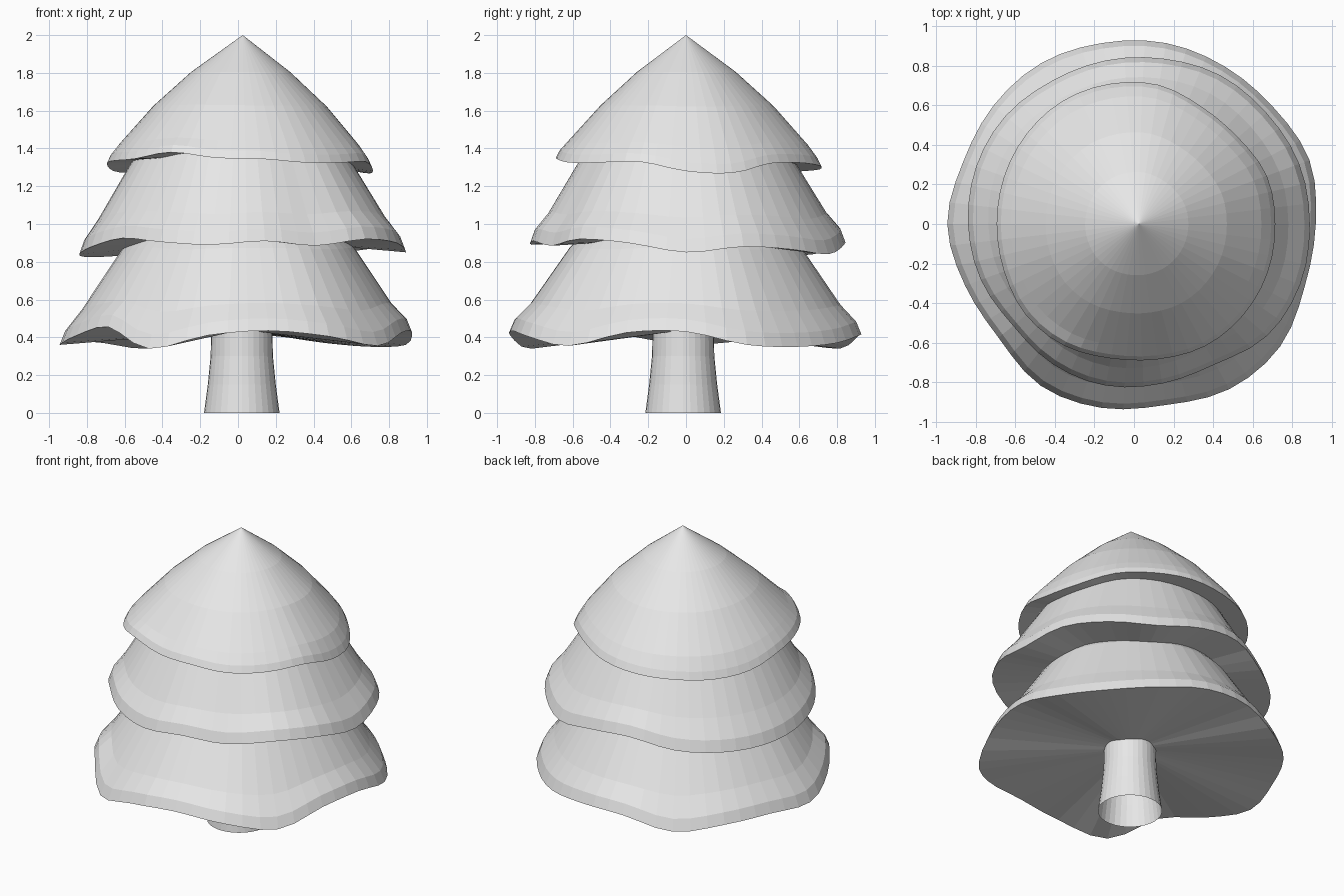
import bpy
import bmesh
import math

cube = bpy.data.objects.get("Cube")
if cube:
    bpy.data.objects.remove(cube, do_unlink=True)

SEGMENTS = 54
CENTRE_X = 0.02

# One plain grey for the whole tree
grey = bpy.data.materials.new("plain_grey")
grey.use_nodes = True
colour = (0.8, 0.8, 0.8, 1)
grey.diffuse_color = colour
grey.node_tree.nodes["Principled BSDF"].inputs["Base Color"].default_value = colour


def sample_loop(values, fraction):
    """Smooth periodic curve through evenly spaced values."""
    count = len(values)
    position = fraction * count
    i = int(position)
    t = position - i
    a, b, c, d = (values[(i + k) % count] for k in (-1, 0, 1, 2))
    slope_in, slope_out = (c - a) / 2, (d - b) / 2
    curve = 2 * (b - c) + slope_in + slope_out
    bend = 3 * (c - b) - 2 * slope_in - slope_out
    return ((curve * t + bend) * t + slope_in) * t + b


def finish(name, bm):
    bmesh.ops.recalc_face_normals(bm, faces=bm.faces)
    mesh = bpy.data.meshes.new(name)
    bm.to_mesh(mesh)
    bm.free()
    mesh.materials.append(grey)
    tree_part = bpy.data.objects.new(name, mesh)
    bpy.context.collection.objects.link(tree_part)
    return tree_part


def bridge(bm, lower, upper):
    """Join two rings of equal length with quads."""
    count = len(lower)
    for i in range(count):
        j = (i + 1) % count
        bm.faces.new((lower[i], lower[j], upper[j], upper[i]))


def fan(bm, ring, tip):
    for i, vert in enumerate(ring):
        bm.faces.new((vert, ring[(i + 1) % len(ring)], tip))


def foliage_tier(name, radii, heights, profile, apex_z):
    """Wavy skirt: radii and heights are rim values in hundredths, every
    twenty degrees; profile rows are radius scale, rise and waviness."""
    bm = bmesh.new()
    mean_z = sum(heights) / len(heights) / 100
    mean_r = sum(radii) / len(radii) / 100
    rings = []
    for scale, rise, wave in profile:
        ring = []
        for i in range(SEGMENTS):
            fraction = i / SEGMENTS
            angle = fraction * math.tau
            r = sample_loop(radii, fraction) / 100
            z = sample_loop(heights, fraction) / 100
            r = scale * (mean_r + (r - mean_r) * max(wave, scale))
            z = mean_z + rise + (z - mean_z) * wave
            shift = CENTRE_X * (1 - scale)
            ring.append(bm.verts.new((r * math.cos(angle) + shift,
                                      r * math.sin(angle), z)))
        rings.append(ring)
    for lower, upper in zip(rings, rings[1:]):
        bridge(bm, lower, upper)
    # Pointed top and shallow hollow underside
    fan(bm, rings[-1], bm.verts.new((CENTRE_X + 0.005, 0, apex_z)))
    fan(bm, rings[0], bm.verts.new((CENTRE_X, 0, mean_z + 0.05)))
    return finish(name, bm)


# Foliage, from the widest tier to the crown
skirt = [(1, 0, 1), (0.97, 0.07, 0.9), (0.88, 0.17, 0.5),
         (0.66, 0.48, 0.1), (0.4, 0.74, 0)]
foliage_tier(
    "lower_foliage",
    [92, 94.5, 92, 92, 93, 93, 94, 93, 92,
     94.5, 91, 89.5, 94.5, 94.5, 93, 96.5, 96.5, 92],
    [43, 36, 35, 37, 41, 41, 34, 37, 38,
     36, 41, 45.5, 34, 41, 43.5, 40.5, 35.5, 42.5],
    skirt, 1.25)
foliage_tier(
    "middle_foliage",
    [89, 89, 87.5, 87, 85, 84, 83.5, 85, 85,
     84, 82.5, 80, 82, 83, 82, 82, 88, 89.5],
    [85, 88, 86.5, 84, 89, 91, 85, 83, 82.5,
     84, 88, 92.5, 90.5, 89, 91, 88.5, 92, 90],
    skirt, 1.75)
foliage_tier(
    "top_foliage",
    [71.5, 71.5, 68.5, 68.5, 71.5, 72, 72, 71, 70,
     69.5, 70, 71.5, 71, 69, 69.5, 71.5, 72, 72],
    [128, 127, 132, 132.5, 131, 129, 128, 127, 128,
     132, 133.5, 134.5, 138, 135, 134.5, 132.5, 132.5, 133],
    [(1, 0, 1), (0.97, 0.045, 0.9), (0.9, 0.11, 0.5),
     (0.65, 0.31, 0.1), (0.37, 0.49, 0)], 2.0)

# Tapered trunk, open at both ends
trunk = bmesh.new()
trunk_rings = []
for radius, z in ((0.2, 0), (0.18, 0.15), (0.165, 0.3), (0.16, 0.5)):
    trunk_rings.append([
        trunk.verts.new((CENTRE_X + radius * math.cos(k * math.tau / 32),
                         radius * math.sin(k * math.tau / 32) - 0.015, z))
        for k in range(32)])
for lower, upper in zip(trunk_rings, trunk_rings[1:]):
    bridge(trunk, lower, upper)
finish("trunk", trunk)
